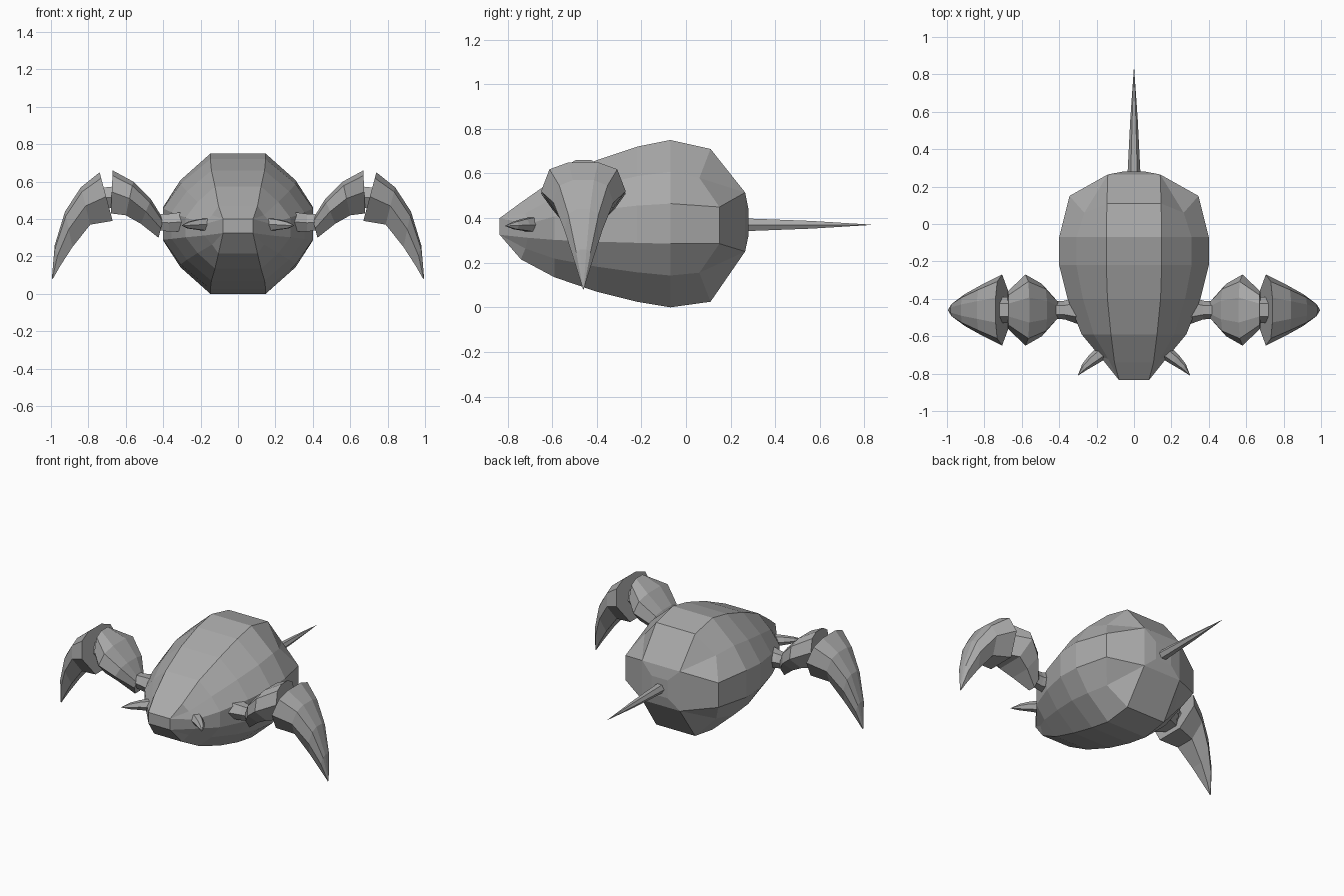
import bpy, bmesh
from mathutils import Vector

cube = bpy.data.objects.get("Cube")
if cube:
    bpy.data.objects.remove(cube, do_unlink=True)

grey = bpy.data.materials.new("shell_grey")
grey.use_nodes = True
GREY = (0.4, 0.4, 0.4, 1)
grey.diffuse_color = GREY
grey.node_tree.nodes["Principled BSDF"].inputs["Base Color"].default_value = GREY


def loft(name, rings):
    """Skin a list of equal-length point loops and cap both ends."""
    bm = bmesh.new()
    loops = [[bm.verts.new(p) for p in ring] for ring in rings]
    for a, b in zip(loops, loops[1:]):
        for i in range(len(a)):
            j = (i + 1) % len(a)
            bm.faces.new((a[i], a[j], b[j], b[i]))
    bm.faces.new(loops[0])
    bm.faces.new(loops[-1][::-1])
    bmesh.ops.remove_doubles(bm, verts=bm.verts, dist=0.0005)
    bmesh.ops.recalc_face_normals(bm, faces=bm.faces)
    mesh = bpy.data.meshes.new(name)
    bm.to_mesh(mesh)
    bm.free()
    mesh.materials.append(grey)
    obj = bpy.data.objects.new(name, mesh)
    bpy.context.collection.objects.link(obj)
    return obj


# Body: twelve-sided sections, closing to a square cap at each end
QUARTER = [(0.37, 1.0, "top"), (0.77, 0.62, "corner"), (1.0, 0.24, "side")]


def body_ring(y, w, lo, hi, square=False, shift=(0, 0, 0), strip=None):
    mid, half = (lo + hi) / 2, (hi - lo) / 2
    pts = []
    for sx, sz in ((1, 1), (1, -1), (-1, -1), (-1, 1)):
        quarter = list(zip(QUARTER, shift))
        if sx * sz < 0:
            quarter.reverse()
        for (u, v, kind), dy in quarter:
            if square:
                u = v = 1
            elif kind == "top" and strip:
                u = strip
            pts.append((sx * u * w, y + dy, mid + sz * v * half))
    return pts


loft("body", [
    body_ring(-0.835, 0.08, 0.325, 0.40, square=True),
    body_ring(-0.74, 0.18, 0.215, 0.47, strip=0.58, shift=(0, 0.02, 0.03)),
    body_ring(-0.59, 0.28, 0.135, 0.575, strip=0.44),
    body_ring(-0.40, 0.355, 0.07, 0.66, strip=0.4),
    body_ring(-0.22, 0.40, 0.025, 0.72),
    body_ring(-0.07, 0.40, 0.0, 0.75),
    body_ring(0.11, 0.345, 0.025, 0.71, strip=0.42, shift=(0, -0.05, 0.04)),
    body_ring(0.265, 0.14, 0.25, 0.515, square=True),
    body_ring(0.28, 0.06, 0.32, 0.44, square=True),
])

# Limb segments: each section runs from the inner to the outer edge of an arc
LIMB_Y = -0.46
LIMB_SECTION = [(0.35, 1), (0.8, 0.88), (1, 0.5), (0.5, 0),
                (-0.5, 0), (-1, 0.5), (-0.8, 0.88), (-0.35, 1)]


def limb_rings(stations, side):
    rings = []
    for inner, outer, width in stations:
        a, b = Vector(inner), Vector(outer)
        ring = []
        for v, t in LIMB_SECTION:
            p = a.lerp(b, t)
            ring.append((side * p.x, LIMB_Y + v * width, p.y))
        rings.append(ring)
    return rings


def spike(name, path, side=1, sides=6, across=(1, 0)):
    """Tapered tube; each path entry is a centre, half width, half height."""
    import math
    rings = []
    for (x, y, z), w, h in path:
        ring = []
        for i in range(sides):
            a = math.tau * i / sides
            ring.append((side * (x + across[0] * w * math.cos(a)),
                         y + across[1] * w * math.cos(a), z + h * math.sin(a)))
        rings.append(ring)
    return loft(name, rings)


UPPER = [((0.425, 0.30), (0.40, 0.40), 0.05),
         ((0.52, 0.375), (0.465, 0.505), 0.14),
         ((0.60, 0.42), (0.56, 0.60), 0.19),
         ((0.68, 0.43), (0.67, 0.66), 0.10)]
CLAW = [((0.67, 0.39), (0.74, 0.65), 0.19),
        ((0.79, 0.37), (0.84, 0.57), 0.135),
        ((0.885, 0.25), (0.925, 0.44), 0.085),
        ((0.95, 0.15), (0.98, 0.26), 0.04),
        ((0.99, 0.08), (0.995, 0.085), 0.002)]

for side, label in ((1, "left"), (-1, "right")):
    loft(label + "_upper_limb", limb_rings(UPPER, side))
    loft(label + "_claw", limb_rings(CLAW, side))
    # Short joints hold the limb together
    spike(label + "_shoulder_joint",
          [((0.30, LIMB_Y, 0.385), 0.075, 0.06), ((0.37, LIMB_Y, 0.38), 0.05, 0.055),
           ((0.45, LIMB_Y, 0.385), 0.045, 0.045)], side, across=(0, 1))
    spike(label + "_elbow_joint",
          [((0.64, LIMB_Y, 0.52), 0.07, 0.065), ((0.74, LIMB_Y, 0.51), 0.07, 0.065)],
          side, across=(0, 1))
    # Curved mouth hook
    spike(label + "_mandible",
          [((0.16, -0.68, 0.37), 0.04, 0.04), ((0.22, -0.725, 0.37), 0.032, 0.03),
           ((0.265, -0.765, 0.367), 0.02, 0.02), ((0.30, -0.81, 0.365), 0.001, 0.001)],
          side, across=(0.6, 0.8))

# Straight tail spine
spike("tail_spine", [((0, 0.24, 0.37), 0.036, 0.034), ((0, 0.56, 0.37), 0.02, 0.02),
                     ((0, 0.83, 0.37), 0.001, 0.001)])
